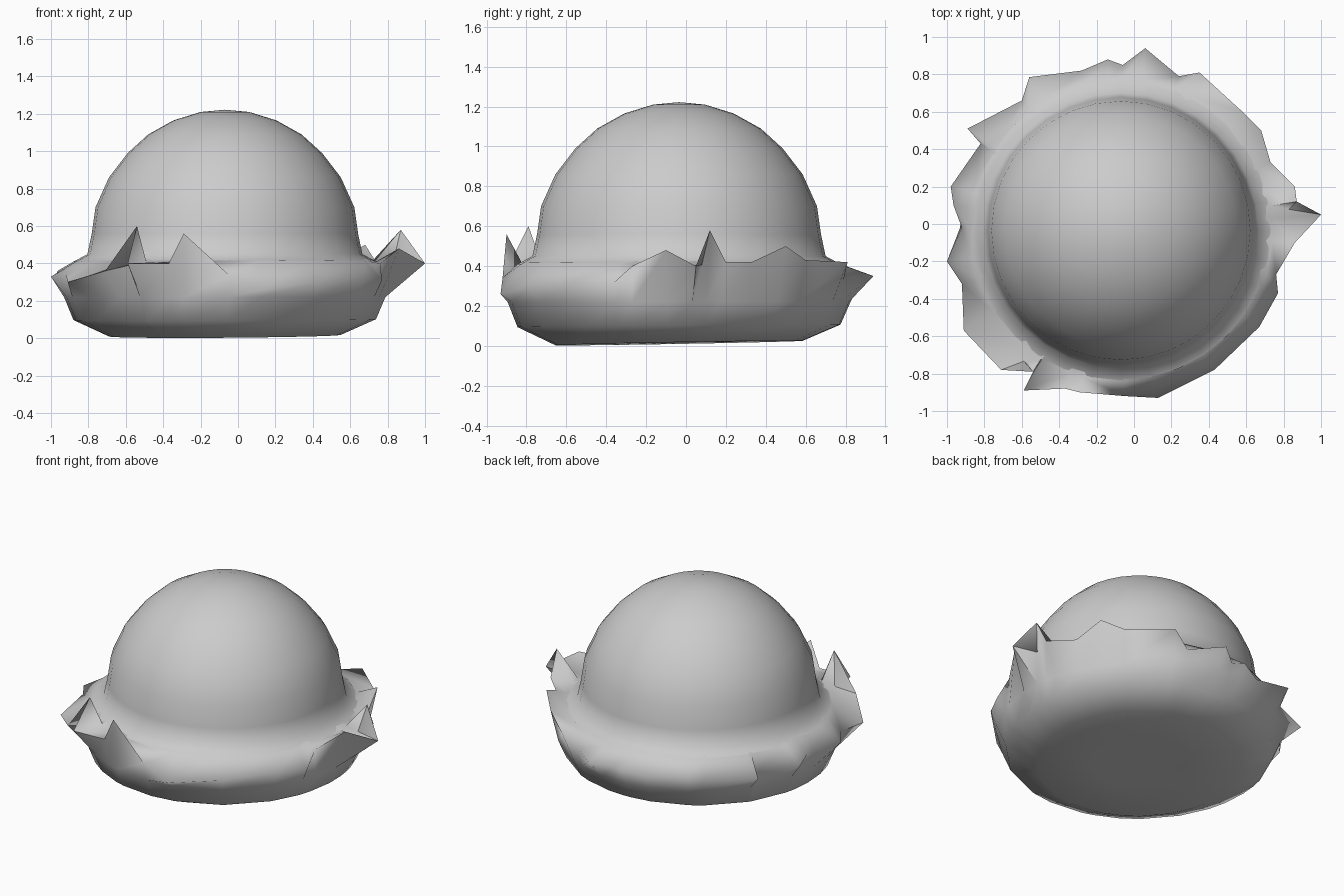
import bpy, bmesh
from math import sin, cos, pi, atan2

if "Cube" in bpy.data.objects:
    bpy.data.objects.remove(bpy.data.objects["Cube"])

CX, CY = -0.07, -0.035


def loft(name, rings, sharp, close_start=None, close_end=None):
    """Skin closed rings of points, with optional pole points."""
    bm = bmesh.new()
    vs = [[bm.verts.new(p) for p in r] for r in rings]
    n = len(vs[0])
    for a, b in zip(vs, vs[1:]):
        for i in range(n):
            j = (i + 1) % n
            bm.faces.new((a[i], a[j], b[j], b[i]))
    for pole, r in ((close_start, vs[0]), (close_end, vs[-1])):
        if pole:
            c = bm.verts.new(pole)
            for i in range(n):
                bm.faces.new((c, r[i], r[(i + 1) % n]))
    bmesh.ops.recalc_face_normals(bm, faces=bm.faces)
    me = bpy.data.meshes.new(name)
    bm.to_mesh(me)
    bm.free()
    ob = bpy.data.objects.new(name, me)
    bpy.context.collection.objects.link(ob)
    bpy.ops.object.select_all(action='DESELECT')
    bpy.context.view_layer.objects.active = ob
    ob.select_set(True)
    bpy.ops.object.shade_smooth_by_angle(angle=sharp)


def ring(r, z, angles, tilt=0.0):
    return [(CX + r * cos(a), CY + r * sin(a),
             z + tilt * r * (0.4 * cos(a) + sin(a))) for a in angles]


# Rounded dome, flaring out at its foot
profile = [(0.80, 0.415), (0.735, 0.45), (0.712, 0.56), (0.692, 0.70), (0.62, 0.86),
           (0.52, 0.99), (0.41, 1.09), (0.275, 1.165), (0.13, 1.21)]
even = [2 * pi * i / 32 for i in range(32)]
loft("dome", [ring(r, z, even) for r, z in profile], 1.5, close_end=(CX, CY, 1.222))

# Ragged rim: outermost points of the crust
rim = [(1.0, .05, .40), (.87, .12, .58), (.86, .20, .42), (.73, .33, .42),
       (.68, .50, .50), (.58, .60, .43), (.35, .81, .42), (.24, .79, .33),
       (.06, .94, .35), (-.06, .85, .32), (-.14, .88, .33), (-.28, .82, .30),
       (-.56, .785, .36), (-.60, .66, .30), (-.89, .51, .33), (-.82, .43, .32),
       (-.98, .20, .32), (-.965, .10, .36), (-.92, -.02, .30), (-1.0, -.20, .33),
       (-.92, -.32, .34), (-.91, -.57, .30), (-.71, -.78, .36), (-.54, -.79, .60),
       (-.59, -.89, .40), (-.37, -.88, .40), (-.29, -.90, .56), (-.05, -.92, .34),
       (.13, -.93, .26), (.43, -.78, .30), (.67, -.55, .33), (.77, -.37, .31),
       (.76, -.27, .40), (.86, -.10, .48)]
ang = [atan2(p[1] - CY, p[0] - CX) for p in rim]

# Crust: flat base, bulging side, ragged rim, shoulder running up to the dome
loft("crust", [ring(0.30, 0.016, ang, 0.014),
               ring(0.62, 0.014, ang, 0.018),
               ring(0.81, 0.10, ang, 0.008),
               ring(0.86, 0.22, ang),
               rim,
               ring(0.81, 0.41, ang),
               ring(0.725, 0.45, ang)],
     1.5, close_start=(CX, CY, 0.016))
